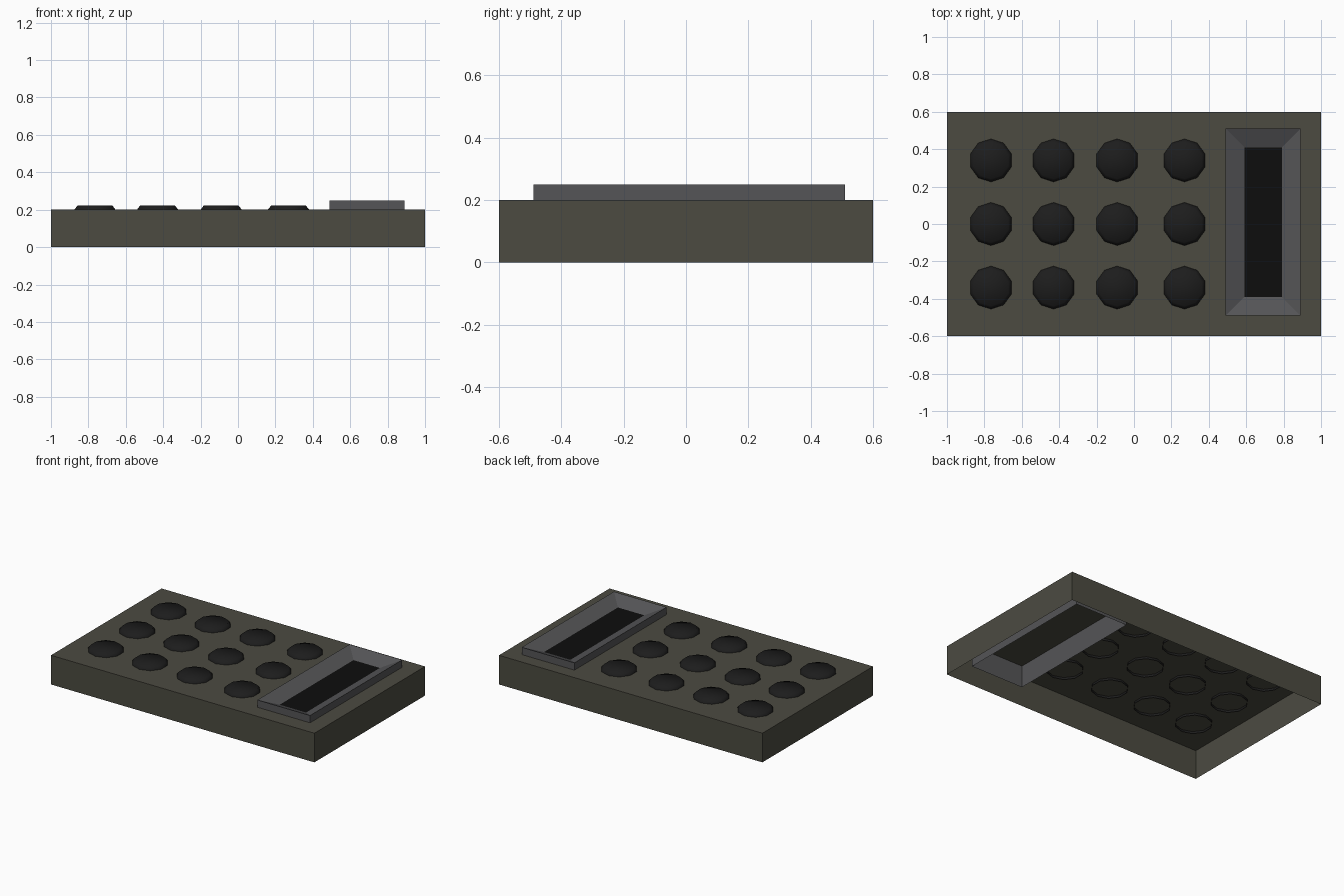
import bpy, bmesh, math

if "Cube" in bpy.data.objects:
    bpy.data.objects.remove(bpy.data.objects["Cube"])


def material(name, r, g, b):
    m = bpy.data.materials.new(name)
    m.diffuse_color = (r, g, b, 1)
    m.use_nodes = True
    m.node_tree.nodes["Principled BSDF"].inputs["Base Color"].default_value = m.diffuse_color
    return m


case_mat = material("olive_case", 0.072, 0.070, 0.053)
frame_mat = material("grey_frame", 0.09, 0.09, 0.095)
screen_mat = material("black_screen", 0.004, 0.004, 0.004)
key_mat = material("dark_key", 0.012, 0.012, 0.012)


def loft(name, rings, mats, smooth=False, cap_mat=0):
    """Skin stacked closed rings, cap the last one, leave the first open."""
    bm = bmesh.new()
    loops = [[bm.verts.new(p) for p in ring] for ring in rings]
    n = len(loops[0])
    for a, b in zip(loops, loops[1:]):
        for i in range(n):
            j = (i + 1) % n
            bm.faces.new((a[i], a[j], b[j], b[i]))
    cap = bm.faces.new(loops[-1])
    cap.material_index = cap_mat
    for f in bm.faces:
        f.smooth = smooth
    mesh = bpy.data.meshes.new(name)
    bm.to_mesh(mesh)
    bm.free()
    for m in mats:
        mesh.materials.append(m)
    obj = bpy.data.objects.new(name, mesh)
    bpy.context.collection.objects.link(obj)
    return obj


def rect(cx, cy, hx, hy, z):
    return [(cx + sx * hx, cy + sy * hy, z)
            for sx, sy in ((-1, -1), (1, -1), (1, 1), (-1, 1))]


def circle(cx, cy, r, z, n=10):
    # starts on the +y axis, so the left and right sides are flat
    return [(cx + r * math.cos(math.pi / 2 + math.tau * i / n),
             cy + r * math.sin(math.pi / 2 + math.tau * i / n), z)
            for i in range(n)]


# Case: shallow box, open underneath
loft("case", [rect(0, 0, 1, 0.6, 0), rect(0, 0, 1, 0.6, 0.2)], [case_mat])

# Screen frame: open box sunk in the case, sloping in to a recessed screen
loft("screen_frame",
     [rect(0.69, 0.01, 0.2, 0.5, 0.05),
      rect(0.69, 0.01, 0.2, 0.5, 0.25),
      rect(0.69, 0.01, 0.1, 0.4, 0.206)],
     [frame_mat, screen_mat], cap_mat=1)

# Keys: ten-sided buttons with a chamfered rim, open underneath
for row, y in enumerate((0.34, 0.0, -0.34)):
    for col, x in enumerate((-0.765, -0.43, -0.09, 0.27)):
        loft(f"key_{row + 1}_{col + 1}",
             [circle(x, y, 0.115, 0.185),
              circle(x, y, 0.115, 0.201),
              circle(x, y, 0.098, 0.222)],
             [key_mat], smooth=True)
